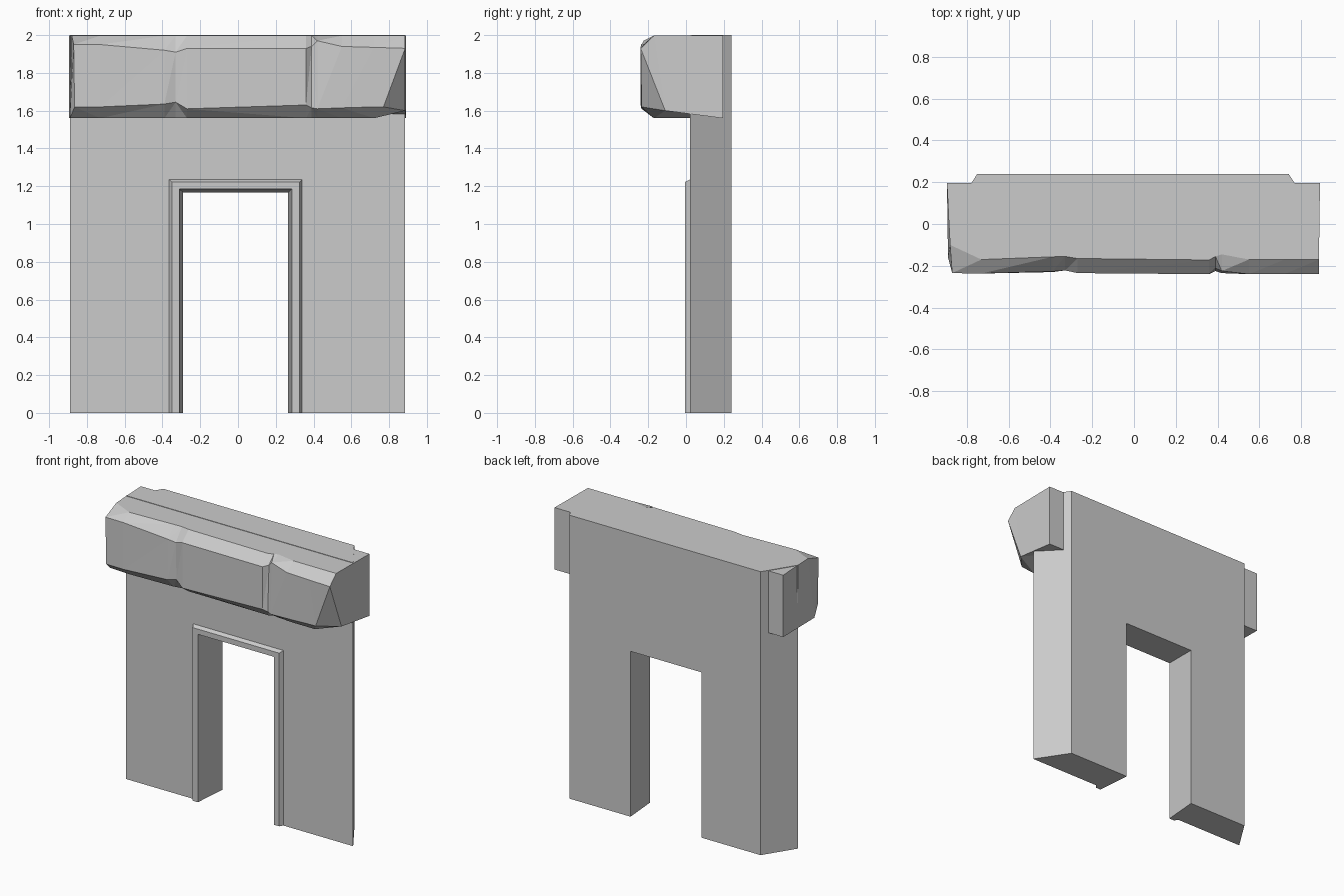
import bpy
import bmesh

cube = bpy.data.objects.get("Cube")
if cube:
    bpy.data.objects.remove(cube, do_unlink=True)

stone = bpy.data.materials.new("grey stone")
stone.use_nodes = True
GREY = (0.6, 0.6, 0.6, 1)
stone.diffuse_color = GREY
stone.node_tree.nodes["Principled BSDF"].inputs["Base Color"].default_value = GREY


def add_object(name, bm):
    bmesh.ops.recalc_face_normals(bm, faces=bm.faces)
    mesh = bpy.data.meshes.new(name)
    bm.to_mesh(mesh)
    bm.free()
    mesh.materials.append(stone)
    obj = bpy.data.objects.new(name, mesh)
    bpy.context.collection.objects.link(obj)
    return obj


def loft(bm, rings):
    """Join matching closed rings of points; return the vertex rings."""
    loops = [[bm.verts.new(p) for p in ring] for ring in rings]
    for a, b in zip(loops, loops[1:]):
        n = len(a)
        for i in range(n):
            j = (i + 1) % n
            bm.faces.new((a[i], a[j], b[j], b[i]))
    return loops


# Wall: door-shaped outline, ends splayed inward towards the back
FRONT, BACK, TOP = 0.02, 0.24, 2.0
DOOR_L, DOOR_R, DOOR_TOP = -0.31, 0.285, 1.185


def wall_outline(y, x0, x1):
    points = [(x0, 0), (x0, TOP), (x1, TOP), (x1, 0),
              (DOOR_R, 0), (DOOR_R, DOOR_TOP), (DOOR_L, DOOR_TOP), (DOOR_L, 0)]
    return [(x, y, z) for x, z in points]


bm = bmesh.new()
for loop in loft(bm, [wall_outline(FRONT, -0.89, 0.885),
                      wall_outline(BACK, -0.75, 0.74)]):
    bm.faces.new(loop)
add_object("wall", bm)

# Door frame: (inset from door edge, y) section swept up, across and down
section = [(0.055, FRONT), (0.04, -0.005), (0, -0.005), (-0.02, BACK), (0, BACK)]
bm = bmesh.new()
loops = loft(bm, [
    [(DOOR_L - d, y, 0) for d, y in section],
    [(DOOR_L - d, y, DOOR_TOP + d * 0.92) for d, y in section],
    [(DOOR_R + d, y, DOOR_TOP + d * 0.92) for d, y in section],
    [(DOOR_R + d, y, 0) for d, y in section]])
bm.faces.new(loops[0])
bm.faces.new(loops[-1])
add_object("door_frame", bm)

# Rough stone lintel: chamfered sections with two chipped cracks
LOW, HIGH, REAR = 1.56, 1.997, 0.195


def lintel_ring(x, top_y, upper, lower, base_y):
    return [(x, REAR, LOW), (x, REAR, HIGH), (x, top_y, HIGH),
            (x, *upper), (x, *lower), (x, base_y, LOW)]


left_end = [(-0.895, REAR, LOW), (-0.895, REAR, HIGH), (-0.88, -0.1, HIGH),
            (-0.87, -0.235, 1.95), (-0.865, -0.235, 1.62), (-0.89, -0.16, LOW)]
right_end = [(0.89, REAR, LOW), (0.89, REAR, HIGH), (0.885, -0.17, HIGH),
             (0.885, -0.24, 1.93), (0.77, -0.235, 1.62), (0.885, -0.11, 1.6)]
middle = [
    (-0.73, -0.17, (-0.237, 1.95), (-0.237, 1.62), -0.17),
    (-0.39, -0.157, (-0.227, 1.92), (-0.23, 1.635), -0.16),
    (-0.33, -0.155, (-0.222, 1.91), (-0.215, 1.645), -0.15),
    (-0.27, -0.165, (-0.235, 1.93), (-0.235, 1.61), -0.165),
    (0.36, -0.172, (-0.24, 1.93), (-0.24, 1.63), -0.17),
    (0.39, -0.155, (-0.212, 1.94), (-0.225, 1.615), -0.15),
    (0.42, -0.145, (-0.225, 1.97), (-0.235, 1.61), -0.16),
    (0.55, -0.17, (-0.24, 1.94), (-0.238, 1.615), -0.17),
    (0.72, -0.17, (-0.24, 1.935), (-0.236, 1.62), -0.17),
]
bm = bmesh.new()
loops = loft(bm, [left_end] + [lintel_ring(*m) for m in middle] + [right_end])
for loop in (loops[0], loops[-1]):
    bm.faces.new(loop[:4] + loop[5:])
    bm.faces.new(loop[3:])
bmesh.ops.triangulate(bm, faces=bm.faces)
add_object("stone_lintel", bm)
